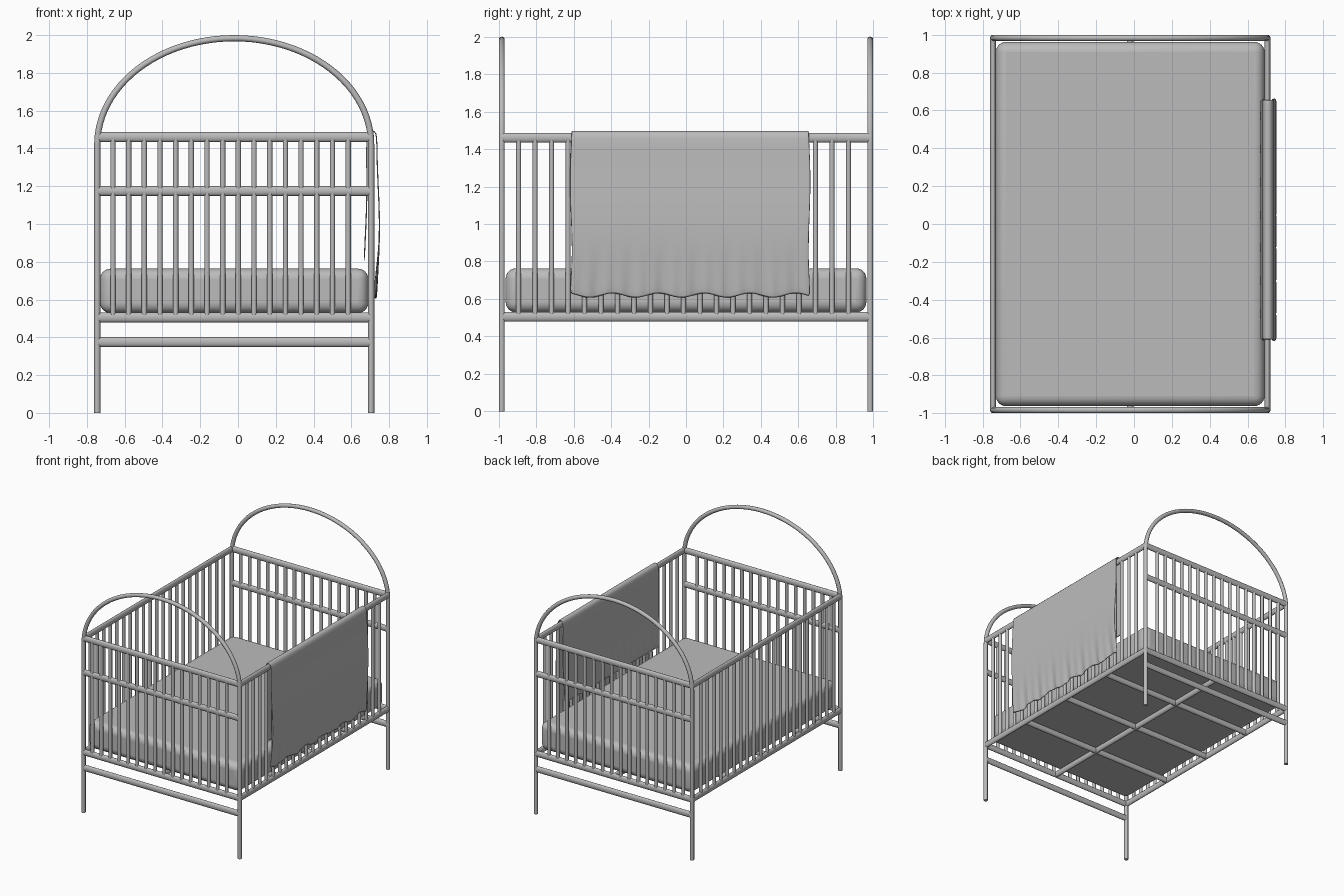
import bpy, bmesh, math
from mathutils import Vector, Matrix

cube = bpy.data.objects.get("Cube")
if cube:
    bpy.data.objects.remove(cube)

grey = bpy.data.materials.new("plain grey")
grey.use_nodes = True
GREY = (0.5, 0.5, 0.5, 1)
grey.diffuse_color = GREY
grey.node_tree.nodes["Principled BSDF"].inputs["Base Color"].default_value = GREY

LEFT, RIGHT, END = 0.705, -0.745, 0.983      # post centre lines
MID = (LEFT + RIGHT) / 2
TUBE = 0.0165


def finish(name, bm, angle=40):
    mesh = bpy.data.meshes.new(name)
    bm.to_mesh(mesh)
    bm.free()
    mesh.materials.append(grey)
    obj = bpy.data.objects.new(name, mesh)
    bpy.context.collection.objects.link(obj)
    bpy.ops.object.select_all(action='DESELECT')
    obj.select_set(True)
    bpy.context.view_layer.objects.active = obj
    bpy.ops.object.shade_smooth_by_angle(angle=math.radians(angle))
    return obj


def bar(name, start, end, width, height):
    """Oval rod between two points; width is across, height is along z for level rods."""
    a, b = Vector(start), Vector(end)
    along = (b - a).normalized()
    up = Vector((0, 1, 0)) if abs(along.z) > 0.9 else Vector((0, 0, 1))
    side = up.cross(along)
    turn = Matrix((side, up, along)).transposed().to_4x4()
    place = Matrix.Translation((a + b) / 2) @ turn @ Matrix.Diagonal((width, height, 1, 1))
    bm = bmesh.new()
    bmesh.ops.create_cone(bm, cap_ends=True, segments=16, radius1=0.5, radius2=0.5,
                          depth=(b - a).length, matrix=place)
    return finish(name, bm)


def arch(name, y):
    """Two legs joined by a half ellipse, swept as one tube."""
    curve = bpy.data.curves.new(name, 'CURVE')
    curve.dimensions = '3D'
    curve.bevel_depth = TUBE
    curve.bevel_resolution = 3
    curve.use_fill_caps = True
    half, base = (LEFT - RIGHT) / 2, 1.42
    points = [(LEFT, y, 0)]
    for i in range(49):
        t = math.pi * i / 48
        points.append((MID + half * math.cos(t), y, base + (2 - TUBE - base) * math.sin(t)))
    points.append((RIGHT, y, 0))
    spline = curve.splines.new('POLY')
    spline.points.add(len(points) - 1)
    for p, co in zip(spline.points, points):
        p.co = (*co, 1)
    spline.use_smooth = True
    curve.materials.append(grey)
    obj = bpy.data.objects.new(name, curve)
    bpy.context.collection.objects.link(obj)


# End frames: arch, four rails and spindles
for label, y in (("front", -END), ("back", END)):
    arch(label + "_arch", y)
    for part, z in (("top", 1.46), ("middle", 1.175), ("bottom", 0.505), ("lower", 0.375)):
        bar(f"{label}_{part}_rail", (RIGHT, y, z), (LEFT, y, z), 0.03, 0.052)
    for i in range(16):
        x = -0.662 + 0.083 * i
        bar(f"{label}_spindle", (x, y, 0.5), (x, y, 1.45), 0.028, 0.028)

# Long sides: two rails and spindles
for label, x in (("right", RIGHT), ("left", LEFT)):
    for part, z in (("top", 1.46), ("bottom", 0.505)):
        bar(f"{label}_{part}_rail", (x, -END, z), (x, END, z), 0.03, 0.052)
    for i in range(21):
        y = -0.893 + 0.088 * i
        bar(f"{label}_spindle", (x, y, 0.5), (x, y, 1.45), 0.027, 0.027)

# Base supports under the mattress
bar("base_long_support", (MID, -END, 0.505), (MID, END, 0.505), 0.035, 0.05)
for y in (-0.49, 0, 0.49):
    bar("base_cross_support", (RIGHT, y, 0.505), (LEFT, y, 0.505), 0.035, 0.05)

# Mattress with softened edges
bm = bmesh.new()
bmesh.ops.create_cube(bm, size=1, matrix=Matrix.Translation((MID, 0, 0.646))
                      @ Matrix.Diagonal((1.42, 1.925, 0.235, 1)))
mattress = finish("mattress", bm, 60)
bevel = mattress.modifiers.new("soft edges", 'BEVEL')
bevel.width = 0.055
bevel.segments = 6

# Blanket draped over the left rail: profile runs from the inner hem to the outer hem
profile = [(0.668, 0.80), (0.675, 0.95), (0.684, 1.15), (0.681, 1.35), (0.682, 1.46),
           (0.69, 1.492), (0.71, 1.496), (0.733, 1.485), (0.735, 1.43), (0.737, 1.3),
           (0.745, 1.15), (0.75, 1.0), (0.747, 0.88), (0.739, 0.78), (0.732, 0.69), (0.726, 0.615)]
COLUMNS = 80
bm = bmesh.new()
rows = []
for i, (x, z) in enumerate(profile):
    inner = i < 5
    hem = max(0, (0.9 - z) / 0.29) if not inner else 0.15 * max(0, 1.1 - z)
    row = []
    for c in range(COLUMNS + 1):
        u = c / COLUMNS
        ripple = math.sin(46 * u) * 0.5 + math.sin(91 * u + 1) * 0.5
        y = -0.615 + 1.275 * u + 0.006 * math.sin(9 * z) * (1 - 2 * u)
        row.append(bm.verts.new((x + 0.009 * hem * ripple, y, z + 0.012 * hem * math.sin(33 * u + 2))))
    rows.append(row)
for low, high in zip(rows, rows[1:]):
    for c in range(COLUMNS):
        bm.faces.new((low[c], low[c + 1], high[c + 1], high[c]))
bmesh.ops.recalc_face_normals(bm, faces=bm.faces)
blanket = finish("blanket", bm, 80)
solid = blanket.modifiers.new("cloth thickness", 'SOLIDIFY')
solid.thickness = 0.006
solid.offset = 0
smooth = blanket.modifiers.new("soft folds", 'SUBSURF')
smooth.levels = smooth.render_levels = 1
